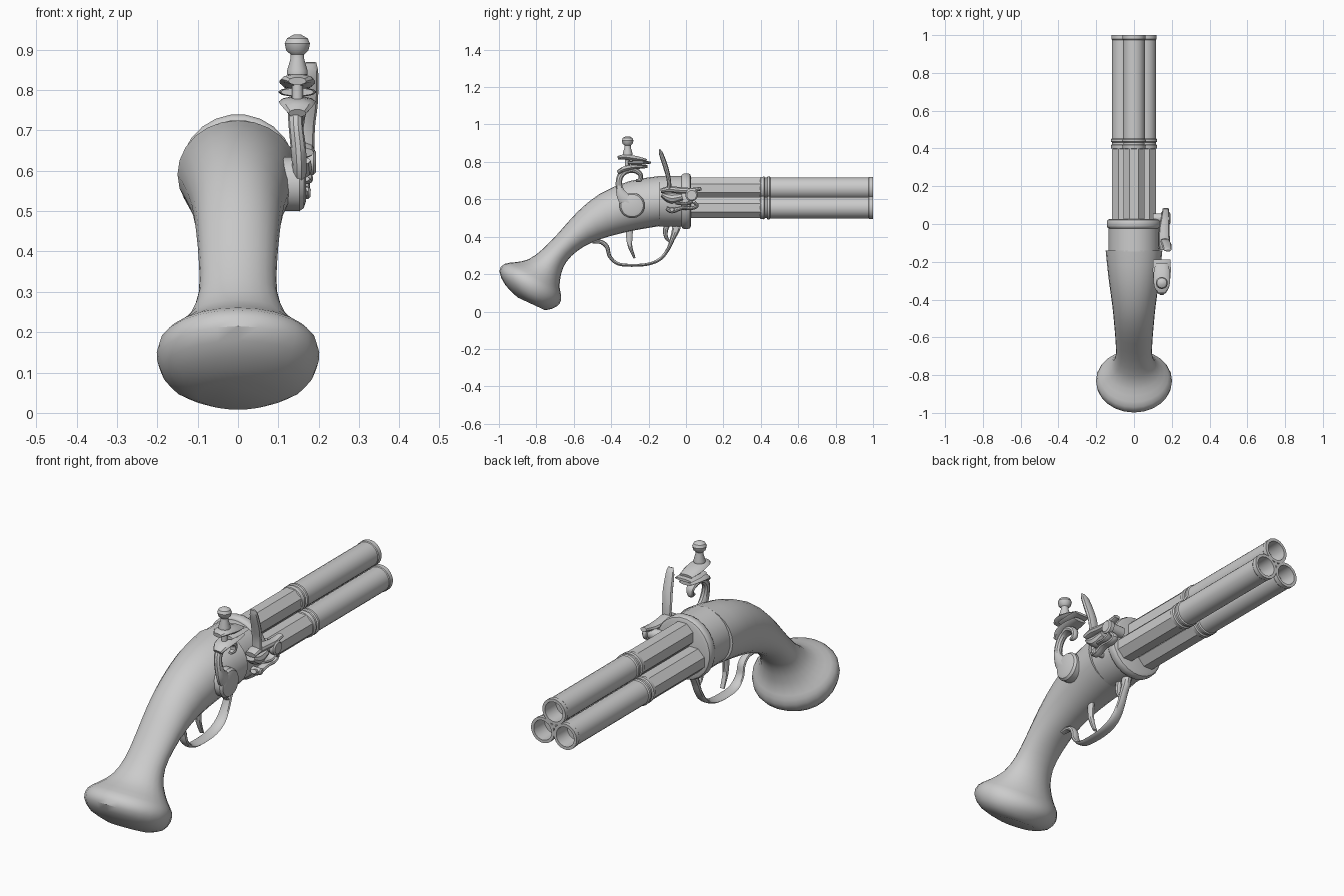
import bpy, bmesh
from math import sin, cos, pi
from mathutils import Vector


def loft(name, rings, closed=False, smooth=True):
    """Skin a list of equal-length vertex rings, capping the ends."""
    bm = bmesh.new()
    vs = [[bm.verts.new(p) for p in ring] for ring in rings]
    n = len(vs[0])
    pairs = list(zip(vs, vs[1:])) + ([(vs[-1], vs[0])] if closed else [])
    for a, b in pairs:
        for i in range(n):
            j = (i + 1) % n
            bm.faces.new((a[i], a[j], b[j], b[i]))
    if not closed:
        bm.faces.new(vs[0])
        bm.faces.new(vs[-1])
    bmesh.ops.recalc_face_normals(bm, faces=bm.faces)
    me = bpy.data.meshes.new(name)
    bm.to_mesh(me)
    bm.free()
    ob = bpy.data.objects.new(name, me)
    bpy.context.collection.objects.link(ob)
    if smooth:
        bpy.ops.object.select_all(action='DESELECT')
        ob.select_set(True)
        bpy.context.view_layer.objects.active = ob
        bpy.ops.object.shade_smooth_by_angle(angle=0.6)
    return ob


def lathe(name, profile, at, axis='Y', segs=24, sx=1, sz=1, smooth=True):
    """Turn (position, radius) pairs about an axis; sx, sz squash the section."""
    at = Vector(at)
    rings = []
    for p, r in profile:
        ring = []
        for i in range(segs):
            a = 2 * pi * (i + .5) / segs
            u, v = r * cos(a) * sx, r * sin(a) * sz
            ring.append(at + Vector({'X': (p, u, v), 'Y': (u, p, v), 'Z': (u, v, p)}[axis]))
        rings.append(ring)
    return loft(name, rings, smooth=smooth)


def spline(pts, steps):
    """Catmull-Rom through tuples of any length."""
    pts = [Vector(p) for p in pts]
    pts = [2 * pts[0] - pts[1]] + pts + [2 * pts[-1] - pts[-2]]
    out = []
    for a, b, c, d in zip(pts, pts[1:], pts[2:], pts[3:]):
        for k in range(steps):
            t = k / steps
            out.append(.5 * (2 * b + (c - a) * t + (2 * a - 5 * b + 4 * c - d) * t * t
                             + (3 * b - a - 3 * c + d) * t ** 3))
    return out + [pts[-2]]


def strap(name, path, steps=4, segs=10):
    """Sweep an oval along (x, y, z, half thickness, half width), bending in the side plane."""
    pts = spline(path, steps)
    rings = []
    for k, p in enumerate(pts):
        t = pts[min(k + 1, len(pts) - 1)] - pts[max(k - 1, 0)]
        nrm = Vector((0, -t[2], t[1])).normalized()
        c = Vector(p[:3])
        rings.append([c + nrm * p[3] * sin(a) + Vector((p[4] * cos(a), 0, 0))
                      for a in (2 * pi * i / segs for i in range(segs))])
    return loft(name, rings)


# Stock: (top y, top z, bottom y, bottom z, half width)
sections = [
    (-.14, .725, -.14, .457, .150), (-.30, .698, -.27, .435, .135),
    (-.46, .630, -.40, .405, .115), (-.58, .533, -.50, .370, .104),
    (-.68, .422, -.58, .325, .097), (-.765, .335, -.64, .265, .097),
    (-.84, .280, -.668, .20, .120), (-.91, .264, -.676, .13, .163),
    (-.97, .255, -.667, .085, .195), (-.998, .215, -.675, .042, .200),
    (-.965, .140, -.715, .015, .170), (-.90, .075, -.755, .008, .100),
]
rings = []
for s in spline(sections, 2):
    top, bot = Vector((0, s[0], s[1])), Vector((0, s[2], s[3]))
    rings.append([(top + bot) / 2 + (top - bot) / 2 * sin(a) + Vector((s[4] * cos(a), 0, 0))
                  for a in (2 * pi * i / 24 for i in range(24))])
loft("stock", rings)

# Breech collar and its front flange
CZ = .59
lathe("breech_collar", [(-.145, .136), (-.02, .136)], (0, 0, CZ))
lathe("breech_flange", [(-.025, .136), (-.02, .145), (-.01, .150), (.012, .150),
                        (.022, .145), (.027, .132)], (0, 0, CZ), sx=.97)

# Three barrels: octagonal rear, ring mouldings, round front with open bore
for k in range(3):
    a = pi / 2 + k * 2 * pi / 3
    pos = (.069 * cos(a), 0, CZ + .069 * sin(a))
    lathe("barrel_breech_%d" % k, [(.0, .061), (.405, .061)], pos, segs=8, smooth=False)
    lathe("barrel_%d" % k, [
        (.395, .055), (.40, .061), (.418, .063), (.422, .057), (.432, .057), (.436, .063),
        (.447, .063), (.452, .058), (.975, .058), (.979, .061), (1.0, .061),
        (1.0, .047), (.92, .045)], pos, segs=24)
lathe("centre_pin", [(.0, .013), (.995, .013), (1.0, .010)], (0, 0, CZ), segs=10)

# Trigger guard and trigger
strap("trigger_guard", [
    (0, -.50, .372, .008, .014), (0, -.455, .372, .012, .018), (0, -.422, .345, .012, .02),
    (0, -.408, .295, .010, .022), (0, -.365, .256, .009, .025), (0, -.29, .247, .008, .028),
    (0, -.20, .254, .008, .028), (0, -.135, .283, .009, .026), (0, -.095, .335, .010, .023),
    (0, -.072, .39, .014, .021), (0, -.055, .435, .022, .021), (0, -.05, .47, .026, .021)])
strap("guard_curl", [(0, -.085, .37, .005, .015), (0, -.105, .395, .010, .015),
                     (0, -.11, .43, .014, .016), (0, -.10, .47, .018, .016)])
strap("trigger", [(0, -.30, .46, .020, .013), (0, -.303, .40, .018, .013),
                  (0, -.298, .345, .012, .013), (0, -.275, .285, .006, .012)])

# Cock: pivot plate, curved neck, jaws and clamping screw
LX = .147
lathe("cock_plate", [(.08, .066), (.152, .068), (.163, .060), (.168, .045)],
      (0, -.288, .567), axis='X')
strap("cock_neck", [
    (.15, -.285, .565, .045, .017), (.152, -.335, .61, .034, .018), (.149, -.356, .66, .020, .019),
    (.143, -.355, .715, .018, .018), (.143, -.325, .752, .020, .02), (LX, -.28, .757, .017, .026),
    (LX, -.245, .735, .013, .02), (LX, -.245, .705, .012, .015), (LX, -.268, .70, .007, .01)])
strap("lower_jaw", [(LX, -.365, .742, .012, .022), (LX, -.33, .762, .015, .04),
                    (LX, -.27, .772, .012, .045), (LX, -.205, .775, .008, .035)])
strap("flint", [(LX, -.31, .795, .010, .042), (LX, -.25, .795, .012, .048),
                (LX, -.188, .797, .006, .045)])
strap("upper_jaw", [(LX, -.365, .822, .010, .022), (LX, -.33, .826, .014, .04),
                    (LX, -.27, .818, .015, .044), (LX, -.21, .808, .008, .034)])
lathe("jaw_screw", [(.75, .014), (.835, .014), (.838, .026), (.848, .026), (.878, .017),
                    (.888, .017), (.898, .028), (.915, .032), (.928, .026), (.937, .010)],
      (LX, -.312, 0), axis='Z', segs=16)

# Frizzen: leaning blade, pan cover, pivot and spring
FX = .165
strap("frizzen_blade", [
    (.180, -.142, .868, .004, .014), (.177, -.132, .84, .012, .022),
    (.172, -.108, .77, .014, .026), (FX, -.093, .71, .012, .026), (FX, -.088, .65, .012, .024)])
strap("pan_cover", [(.16, -.135, .645, .012, .028), (.16, -.09, .653, .018, .03),
                    (.16, -.03, .648, .018, .028), (.165, .03, .648, .014, .022),
                    (.168, .082, .658, .010, .016)])
strap("priming_pan", [(.15, -.13, .625, .012, .03), (.15, -.08, .605, .028, .034),
                      (.15, -.02, .615, .020, .03)])
lathe("frizzen_pivot", [(.10, .026), (.165, .026), (.168, .033), (.187, .033), (.193, .026)],
      (0, .03, .622), axis='X', segs=16)
strap("frizzen_spring_upper", [(.16, -.055, .58, .008, .018), (.165, 0, .575, .009, .02),
                               (.165, .035, .59, .010, .02)])
strap("frizzen_spring_lower", [(.155, -.105, .552, .010, .016), (.155, -.075, .54, .016, .02),
                               (.16, -.02, .553, .010, .02), (.16, .03, .552, .010, .02),
                               (.16, .058, .565, .010, .018), (.165, .045, .585, .009, .018)])
lathe("spring_screw", [(.10, .015), (.175, .015), (.18, .01)], (0, -.075, .545), axis='X', segs=12)
